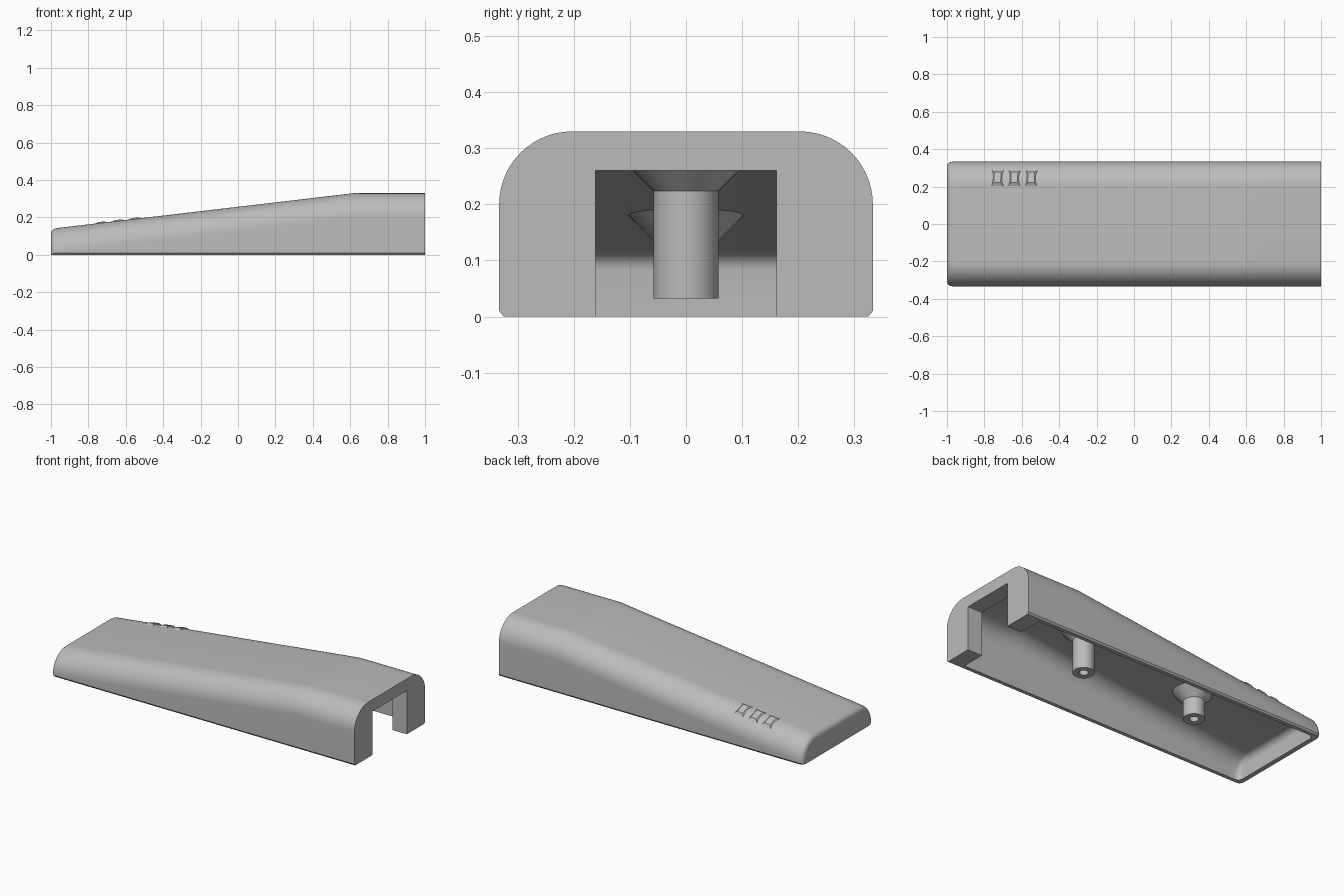
import bpy, bmesh, math
from mathutils import Matrix, Vector

old = bpy.data.objects.get("Cube")
if old:
    bpy.data.objects.remove(old, do_unlink=True)

GREY = (0.5, 0.5, 0.5, 1)
mat = bpy.data.materials.new("plain grey")
mat.use_nodes = True
mat.diffuse_color = GREY
mat.node_tree.nodes["Principled BSDF"].inputs["Base Color"].default_value = GREY

HALF_W, RADIUS, WALL = 0.333, 0.13, 0.03


def roof(x):
    """Outer height: a long ramp, then level."""
    return min(0.33, 0.143 + (x + 0.97) * 0.1176)


def finish(name, bm):
    bmesh.ops.recalc_face_normals(bm, faces=bm.faces)
    mesh = bpy.data.meshes.new(name)
    bm.to_mesh(mesh)
    bm.free()
    mesh.materials.append(mat)
    obj = bpy.data.objects.new(name, mesh)
    bpy.context.collection.objects.link(obj)
    return obj


def select(obj):
    bpy.ops.object.select_all(action="DESELECT")
    obj.select_set(True)
    bpy.context.view_layer.objects.active = obj


def smooth(obj):
    select(obj)
    bpy.ops.object.shade_smooth_by_angle(angle=math.radians(30))


def section(x, inset, foot):
    """Arched cross-section with round shoulders, inset from the outer skin."""
    w, r, h = HALF_W - inset, RADIUS - inset, roof(x) - inset
    half = [(w - 0.008, foot), (w, foot + 0.01)]
    for i in range(15):
        a = math.pi / 2 * i / 14
        half.append((w - r + r * math.cos(a), h - r + r * math.sin(a)))
    full = half + [(-y, z) for y, z in reversed(half)]
    return [(x, y, z) for y, z in full]


def loft(name, start, end, inset, foot, nose):
    """Skin sections along x, with a rounded nose at the low end."""
    stations = []
    for i in range(7):
        a = math.pi / 2 * i / 6
        stations.append((start + nose * (1 - math.cos(a)), inset + nose * (1 - math.sin(a))))
    stations += [(x, inset) for x in (-0.9, 0.56, 0.62, 0.68, end)]
    bm = bmesh.new()
    rings = [[bm.verts.new(p) for p in section(x, s, foot)] for x, s in stations]
    for a, b in zip(rings, rings[1:]):
        for i in range(len(a)):
            j = (i + 1) % len(a)
            bm.faces.new((a[i], a[j], b[j], b[i]))
    bm.faces.new(rings[0])
    bm.faces.new(rings[-1])
    return finish(name, bm)


def cut(obj, cutter):
    cutter.hide_render = True
    mod = obj.modifiers.new("cut", "BOOLEAN")
    mod.operation, mod.solver, mod.object = "DIFFERENCE", "EXACT", cutter
    select(obj)
    bpy.ops.object.modifier_apply(modifier=mod.name)
    bpy.data.objects.remove(cutter, do_unlink=True)


# Hollow shell, open underneath, with a notch through the thick end wall
shell = loft("shell", -1.0, 1.0, 0.0, 0.0, 0.028)
cut(shell, loft("cavity_cutter", -0.972, 0.905, WALL, -0.06, 0.03))
bm = bmesh.new()
bmesh.ops.create_cube(bm, size=1, matrix=Matrix.Translation((0.95, 0, 0.08))
                      @ Matrix.Diagonal((0.3, 0.322, 0.36, 1)))
cut(shell, finish("notch_cutter", bm))
smooth(shell)


# Screw posts with a flared root and a blind hole
def post(name, x):
    ceiling = roof(x) - WALL
    flare = ceiling - 0.044
    profile = [(0, 0.1), (0.025, 0.1), (0.025, 0.032), (0.058, 0.032),
               (0.058, flare), (0.114, ceiling + 0.012), (0, ceiling + 0.012)]
    bm = bmesh.new()
    verts = [bm.verts.new((r, 0, z)) for r, z in profile]
    edges = [bm.edges.new(pair) for pair in zip(verts, verts[1:])]
    bmesh.ops.spin(bm, geom=verts + edges, cent=(0, 0, 0), axis=(0, 0, 1),
                   angle=math.tau, steps=40)
    bmesh.ops.remove_doubles(bm, verts=bm.verts, dist=0.0001)
    obj = finish(name, bm)
    obj.location.x = x
    smooth(obj)


post("tall_screw_post", 0.345)
post("short_screw_post", -0.41)


# Flared window bosses on the shoulder, each with a blind hole from inside
def boss(name, x):
    depth, flare, tilt = 0.04, 1.2, math.radians(20)
    bm = bmesh.new()
    bmesh.ops.create_cube(bm, size=2)
    for v in bm.verts:
        grow = flare * depth if v.co.z < 0 else 0
        v.co = Vector((v.co.x * (0.018 + grow), v.co.y * (0.03 + grow),
                       -depth if v.co.z < 0 else 0))
    bm.normal_update()
    base = min(bm.faces, key=lambda f: f.calc_center_median().z)
    bmesh.ops.inset_individual(bm, faces=[base], thickness=0.052)
    hole = bmesh.ops.extrude_discrete_faces(bm, faces=[base])["faces"][0]
    bmesh.ops.translate(bm, verts=hole.verts, vec=(0, 0, 0.03))
    obj = finish(name, bm)
    reach = RADIUS + 0.004
    spot = Vector((x, HALF_W - RADIUS + reach * math.sin(tilt),
                   roof(x) - RADIUS + reach * math.cos(tilt)))
    obj.matrix_world = (Matrix.Translation(spot) @ Matrix.Rotation(-math.atan(0.1176), 4, "Y")
                        @ Matrix.Rotation(-tilt, 4, "X"))


for i in range(3):
    boss(f"window_boss_{i + 1}", -0.73 + 0.09 * i)
